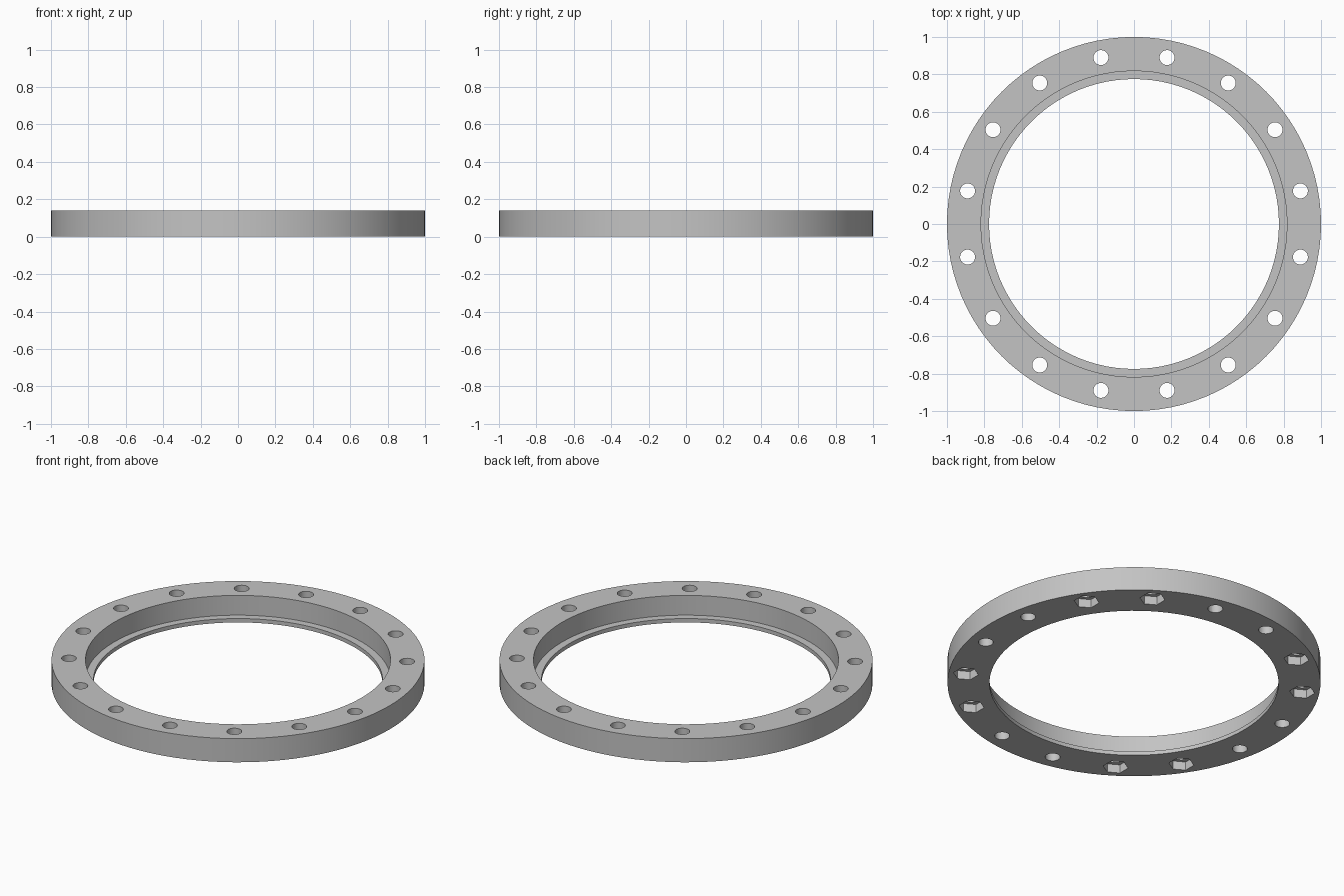
import bpy
import bmesh
from math import radians, cos, sin, pi
from mathutils import Matrix, Vector

if "Cube" in bpy.data.objects:
    bpy.data.objects.remove(bpy.data.objects["Cube"], do_unlink=True)

HEIGHT = 0.14
BOLT_RADIUS = 0.907
HOLES = 16

grey = bpy.data.materials.new("plain grey")
grey.use_nodes = True
colour = (0.55, 0.55, 0.55, 1)
grey.diffuse_color = colour
grey.node_tree.nodes["Principled BSDF"].inputs["Base Color"].default_value = colour


def make_object(name, bm):
    bmesh.ops.recalc_face_normals(bm, faces=bm.faces)
    mesh = bpy.data.meshes.new(name)
    bm.to_mesh(mesh)
    bm.free()
    mesh.materials.append(grey)
    obj = bpy.data.objects.new(name, mesh)
    bpy.context.collection.objects.link(obj)
    return obj


def lathe(name, profile, sides):
    """Turn a closed (radius, height) profile about the z axis."""
    bm = bmesh.new()
    rings = []
    for i in range(sides):
        a = 2 * pi * i / sides
        rings.append([bm.verts.new((r * cos(a), r * sin(a), z)) for r, z in profile])
    count = len(profile)
    for i in range(sides):
        here, there = rings[i], rings[(i + 1) % sides]
        for j in range(count):
            k = (j + 1) % count
            bm.faces.new((here[j], there[j], there[k], here[k]))
    return make_object(name, bm)


def bolt_cutters(name, indices, sides, radius, low, high, turn=0):
    """Upright prisms on the bolt circle."""
    bm = bmesh.new()
    for i in indices:
        a = 2 * pi * (i + 0.5) / HOLES
        place = Vector((BOLT_RADIUS * cos(a), BOLT_RADIUS * sin(a), (low + high) / 2))
        bmesh.ops.create_cone(
            bm, cap_ends=True, segments=sides, radius1=radius, radius2=radius,
            depth=high - low,
            matrix=Matrix.Translation(place) @ Matrix.Rotation(turn, 4, "Z"))
    obj = make_object(name, bm)
    obj.hide_render = True
    return obj


# Ring with a thin inner lip at the bottom
ring = lathe("flange_ring", [(0.775, 0), (1, 0), (1, HEIGHT), (0.818, HEIGHT),
                             (0.818, 0.023), (0.775, 0.023)], 96)

# Round through holes, and hexagonal nut pockets in pairs on the diagonals
holes = bolt_cutters("hole_cutters", range(HOLES), 32, 0.04, -0.1, 0.3)
paired = [i for i in range(HOLES) if i % 4 in (1, 2)]
pockets = bolt_cutters("nut_pocket_cutters", paired, 6, 0.068, -0.1, 0.05)

# Put a hexagon corner on the y axis whatever the primitive's start angle
first = pockets.data.vertices
centre_angle = 2 * pi * (paired[0] + 0.5) / HOLES
centre = Vector((BOLT_RADIUS * cos(centre_angle), BOLT_RADIUS * sin(centre_angle), 0))
offset = first[0].co - centre
if abs(offset.x) > 0.01 and abs(offset.y) < 0.01:
    bpy.data.objects.remove(pockets, do_unlink=True)
    pockets = bolt_cutters("nut_pocket_cutters", paired, 6, 0.068, -0.1, 0.05, radians(30))

for cutter in (holes, pockets):
    mod = ring.modifiers.new(cutter.name, "BOOLEAN")
    mod.operation = "DIFFERENCE"
    mod.solver = "EXACT"
    mod.object = cutter

# Bake the cuts and discard the cutters
graph = bpy.context.evaluated_depsgraph_get()
ring_mesh = bpy.data.meshes.new_from_object(ring.evaluated_get(graph))
ring.modifiers.clear()
ring.data = ring_mesh
for cutter in (holes, pockets):
    bpy.data.objects.remove(cutter, do_unlink=True)

# Smooth curved walls, sharp rims
bpy.ops.object.select_all(action="DESELECT")
ring.select_set(True)
bpy.context.view_layer.objects.active = ring
bpy.ops.object.shade_smooth_by_angle(angle=radians(30))
